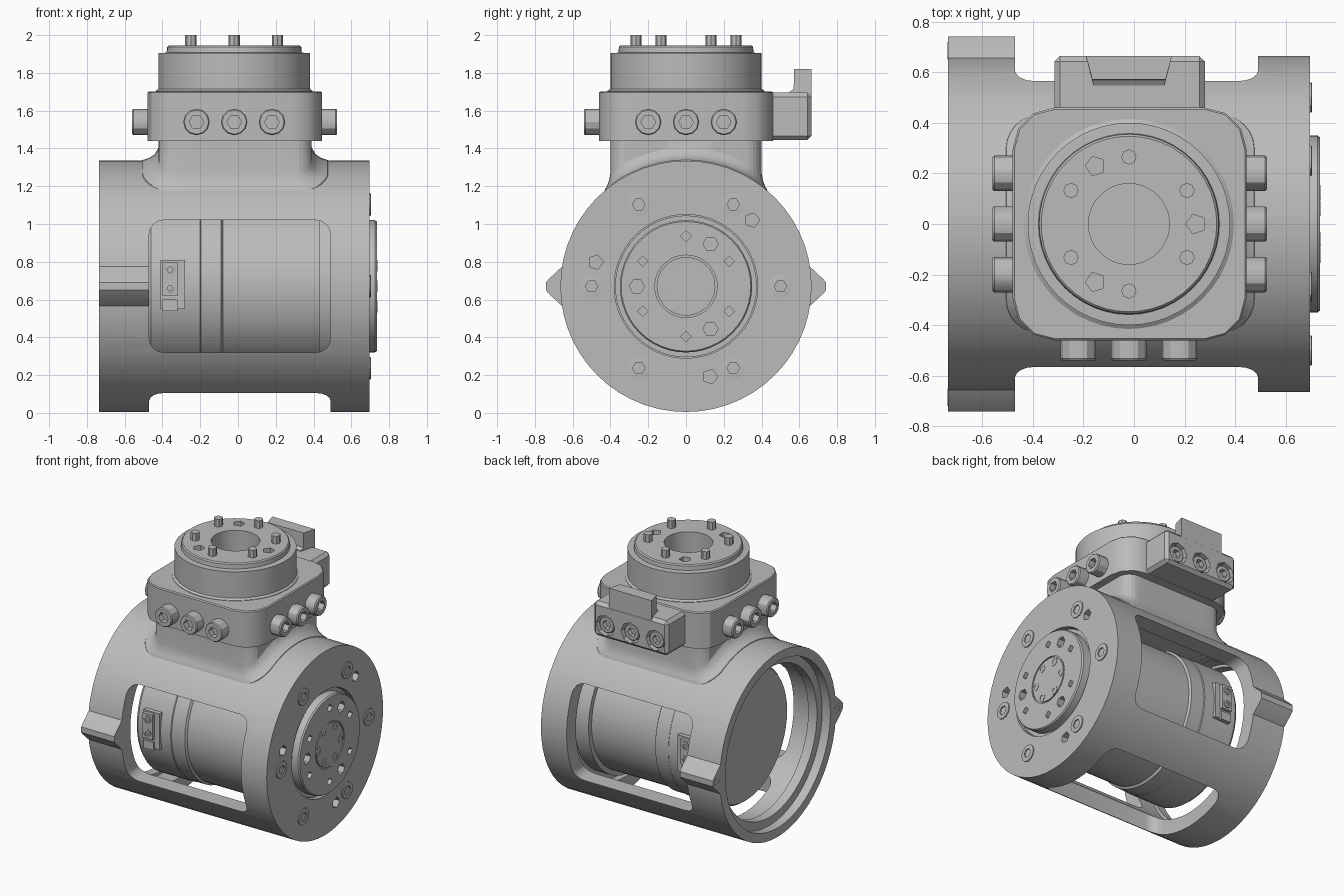
import bpy, bmesh, math
from mathutils import Vector

if "Cube" in bpy.data.objects:
    bpy.data.objects.remove(bpy.data.objects["Cube"])

mat = bpy.data.materials.new("machined_grey")
mat.diffuse_color = (0.5, 0.5, 0.5, 1)
mat.use_nodes = True
mat.node_tree.nodes["Principled BSDF"].inputs["Base Color"].default_value = mat.diffuse_color
X, Y, Z = Vector((1, 0, 0)), Vector((0, 1, 0)), Vector((0, 0, 1))
ZA = 0.67      # height of the main axis
CX = -0.02     # x of the vertical axis


def loft(name, loops, closed=False):
    """Skin a list of equal-length point loops, capping the ends unless closed."""
    bm = bmesh.new()
    rings = [[bm.verts.new(p) for p in lp] for lp in loops]
    n = len(rings[0])
    pairs = list(zip(rings, rings[1:])) + ([(rings[-1], rings[0])] if closed else [])
    for a, b in pairs:
        for i in range(n):
            j = (i + 1) % n
            bm.faces.new((a[i], a[j], b[j], b[i]))
    if not closed:
        bm.faces.new(rings[0])
        bm.faces.new(rings[-1])
    bmesh.ops.recalc_face_normals(bm, faces=bm.faces[:])
    me = bpy.data.meshes.new(name)
    bm.to_mesh(me)
    bm.free()
    ob = bpy.data.objects.new(name, me)
    bpy.context.collection.objects.link(ob)
    me.materials.append(mat)
    return ob


def lathe(name, prof, loc, d, seg=48, closed=False):
    """Revolve (offset, radius[, hex]) points about direction d through loc."""
    q = Vector(d).to_track_quat('Z', 'Y')
    loops = []
    for p in prof:
        lp = []
        for i in range(seg):
            t = 2 * math.pi * i / seg
            r = p[1] * (0.866 if len(p) > 2 and i % 2 else 1)
            lp.append(Vector(loc) + q @ Vector((r * math.cos(t), r * math.sin(t), p[0])))
        loops.append(lp)
    return loft(name, loops, closed)


def round_rect(cx, cy, hx, hy, r, z, n=4):
    pts = []
    for k, (sx, sy) in enumerate(((1, 1), (-1, 1), (-1, -1), (1, -1))):
        for i in range(n + 1):
            t = math.pi / 2 * (k + i / n)
            pts.append(Vector((cx + sx * (hx - r) + r * math.cos(t),
                               cy + sy * (hy - r) + r * math.sin(t), z)))
    return pts


def box(name, x, y, z):
    return loft(name, [[Vector((x[a], y[b], h)) for a, b in ((0, 0), (1, 0), (1, 1), (0, 1))] for h in z])


def cut(ob, cutters):
    bpy.context.view_layer.objects.active = ob
    for c in cutters:
        m = ob.modifiers.new("cut", 'BOOLEAN')
        m.operation, m.object, m.solver = 'DIFFERENCE', c, 'EXACT'
        bpy.ops.object.modifier_apply(modifier=m.name)
        bpy.data.objects.remove(c)


def hole(loc, d, r, depth, seg):
    return lathe("cutter", [(-depth, r), (0.03, r)], loc, d, seg)


def screw(name, loc, d, r, h):
    """Cap screw with a hexagonal socket."""
    s = r * 0.55
    return lathe(name, [(-0.02, r), (h * 0.9, r), (h, r * 0.92), (h, s, 1), (h - r * 0.6, s, 1)], loc, d, 12)


def ring(r, start, step):
    """Points on a circle as (u, v) offsets."""
    for k in range(round(360 / step)):
        t = math.radians(start + k * step)
        yield r * math.cos(t), r * math.sin(t)


# main housing: horizontal drum, open at the left end
housing = lathe("drum_housing", [(-.735, .665), (.695, .665), (.695, .38), (.54, .38), (.54, .56),
                                 (-.60, .56), (-.60, .54), (-.67, .54), (-.67, .60), (-.735, .60)],
                (0, 0, ZA), X, 56, True)
cuts = []
for sy in (-1, 1):                                   # front and back windows
    cuts.append(loft("cutter", [[Vector((p.x, sy * y, ZA + p.y)) for p in
                                 round_rect(.01, 0, .48, .35, .075, 0)] for y in (.3, .9)]))
cuts.append(loft("cutter", [round_rect(.01, 0, .48, .35, .075, z) for z in (-.3, .4)]))   # bottom window
for u, v in ring(.495, 45, 120):
    cuts.append(hole((.695, u, ZA + v), X, .04, .06, 5))
cut(housing, cuts)
for u, v in ring(.5, 0, 60):
    screw("end_face_screw", (.695, u, ZA + v), X, .06, .008)

# pointed side lugs on the left end of the drum
for sy in (-1, 1):
    sec = [(.62, .80), (.645, .785), (.725, .71), (.742, .69), (.742, .65), (.725, .63), (.645, .555), (.62, .54)]
    loft("side_lug", [[Vector((x, sy * y, z)) for y, z in sec] for x in (-.735, -.47)])
    screw("lug_screw", (-.735, sy * .685, ZA), -X, .035, .002)

# motor inside the drum
lathe("motor_body", [(-.48, .47), (-.46, .485), (-.20, .485), (-.195, .48), (-.09, .48), (-.08, .465),
                     (.43, .465), (.43, .50), (.55, .50), (.55, .375), (.665, .375), (.665, .30)],
      (0, 0, ZA), X)
for sy in (-1, 1):
    def pad(name, x, y, z):
        return box(name, x, sorted((sy * y[0], sy * y[1])), z)
    pad("connector_base", (-.41, -.28), (.44, .495), (.55, .81))
    pad("connector_block", (-.40, -.32), (.48, .52), (.62, .80))
    pad("connector_plug", (-.40, -.32), (.48, .51), (.54, .60))
    for z in (.66, .76):
        screw("terminal_screw", (-.36, sy * .52, z), Y * sy, .028, .008)

# output flange on the right end
flange = lathe("output_flange", [(.62, .35), (.725, .35), (.735, .343), (.735, .165), (.727, .165),
                                 (.727, .155), (.735, .155)], (0, 0, ZA), X)
cut(flange, [hole((.735, u, ZA + v), X, .028, .05, 4) for u, v in ring(.265, 30, 60)] +
    [hole((.735, u, ZA + v), X, .04, .05, 6) for u, v in ring(.26, 60, 120)])
for u, v in ring(.125, 0, 60):
    screw("hub_screw", (.735, u, ZA + v), X, .03, .003)

# neck whose foot flares along the curve of the drum
neck = []
for rise, grow in ((-.03, .095), (.004, .085), (.015, .05), (.035, .02), (.07, 0), (None, 0)):
    lp = round_rect(-.015, 0, .405 + grow, .40 + grow * .35, .09 + grow * .5, 1.46, 6)
    full = []
    for a, b in zip(lp, lp[1:] + lp[:1]):            # extra points keep the foot on the drum
        for k in range(8):
            q = a.lerp(b, k / 8)
            if rise is not None:
                q.z = ZA + math.sqrt(.665 ** 2 - q.y ** 2) + rise
            full.append(q)
    neck.append(full)
loft("neck", neck)

# square clamp flange with rounded corners
loft("clamp_flange", [round_rect(-.0175, 0, .4625 - i, .46 - i, .165 - i, z, 3) for z, i in
                      ((1.44, 0), (1.695, 0), (1.702, .007))])
for o in (-.2, 0, .2):
    screw("front_clamp_screw", (CX + o, -.46, 1.54), -Y, .07, .08)
    screw("left_clamp_screw", (-.48, o, 1.54), -X, .07, .08)
    screw("right_clamp_screw", (.445, o, 1.54), X, .07, .08)
    screw("back_block_screw", (CX + o, .60, 1.54), Y, .06, .05)

# block on the back with recessed screws and a raised tab
block = box("back_block", (-.315, .28), (.43, .665), (1.445, 1.695))
bv = block.modifiers.new("bevel", 'BEVEL')
bv.width, bv.segments = .022, 1
bpy.context.view_layer.objects.active = block
bpy.ops.object.modifier_apply(modifier=bv.name)
cut(block, [hole((CX + o, .665, 1.54), Y, .075, .07, 8) for o in (-.2, 0, .2)])
loft("back_tab", [[Vector((CX + sx, y, z)) for sx, y in ((-.17, .664), (.17, .664), (w, yi), (-w, yi))]
                  for z, w, yi in ((1.62, .14, .545), (1.70, .14, .548), (1.715, .145, .57), (1.82, .145, .572))])

# round top plate with a central bore
plate = lathe("top_plate", [(1.68, .415), (1.705, .415), (1.715, .40), (1.905, .40), (1.907, .358),
                            (1.937, .355), (1.945, .347), (1.945, .16), (1.72, .16)], (CX, 0, 0), Z)
cut(plate, [hole((CX + u, v, 1.945), Z, .04, .05, 5) for u, v in ring(.265, 0, 120)])
for u, v in ring(.265, 30, 60):
    lathe("dowel_pin", [(1.90, .03), (2.0, .03)], (CX + u, v, 0), Z, 8)

# smooth shading with sharp edges kept
for ob in bpy.context.scene.objects:
    ob.select_set(True)
    bpy.context.view_layer.objects.active = ob
bpy.ops.object.shade_smooth_by_angle(angle=math.radians(30))
